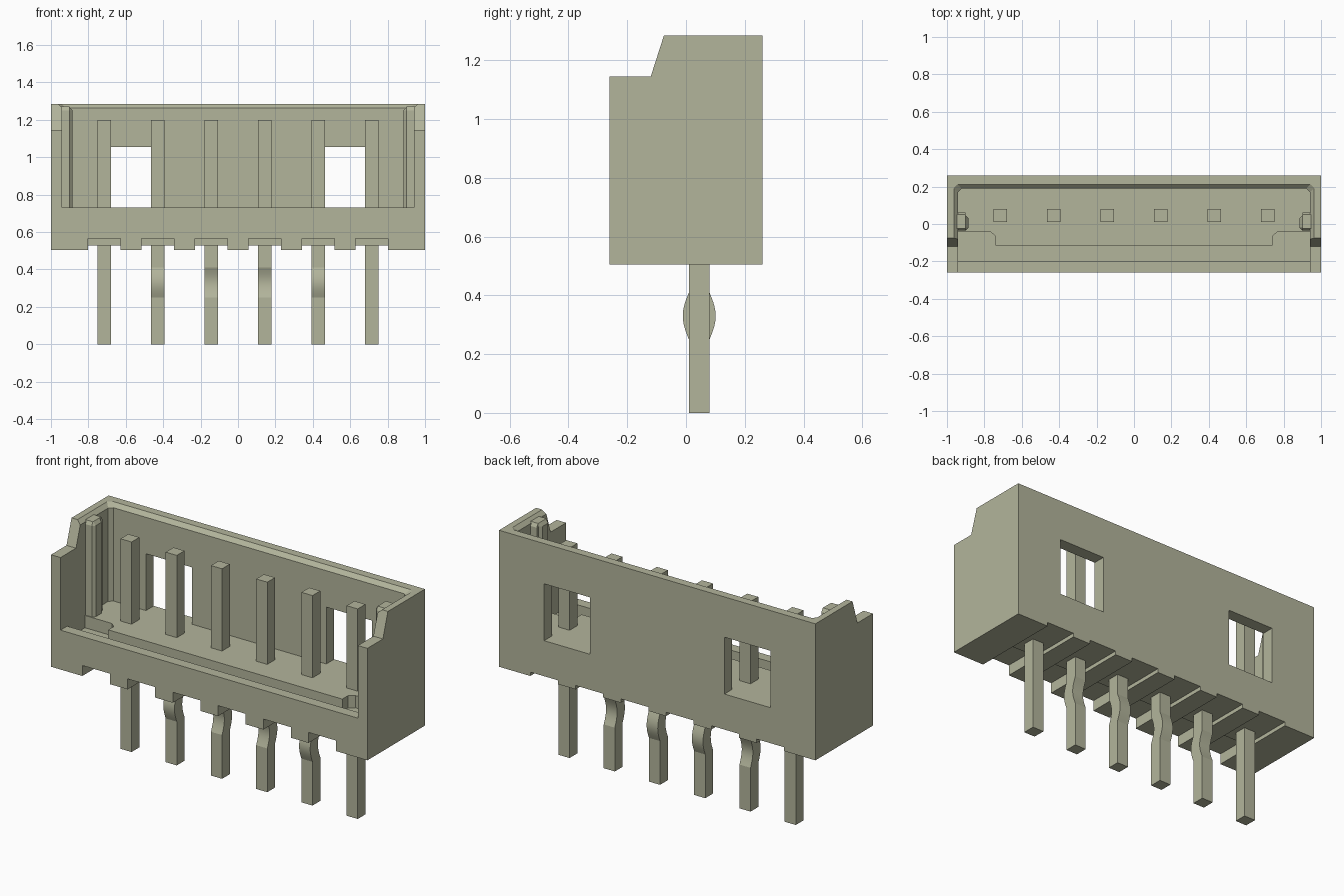
import bpy, bmesh, math

cube = bpy.data.objects.get("Cube")
if cube:
    bpy.data.objects.remove(cube, do_unlink=True)

mat = bpy.data.materials.new("pale olive")
mat.use_nodes = True
OLIVE = (0.45, 0.46, 0.33, 1)
mat.diffuse_color = OLIVE
mat.node_tree.nodes["Principled BSDF"].inputs["Base Color"].default_value = OLIVE


def loft(name, rings):
    """Closed solid through a list of equal-length point rings."""
    bm = bmesh.new()
    loops = [[bm.verts.new(p) for p in ring] for ring in rings]
    for a, b in zip(loops, loops[1:]):
        for i in range(len(a)):
            j = (i + 1) % len(a)
            bm.faces.new((a[i], a[j], b[j], b[i]))
    bm.faces.new(loops[0][::-1])
    bm.faces.new(loops[-1])
    bmesh.ops.recalc_face_normals(bm, faces=bm.faces)
    mesh = bpy.data.meshes.new(name)
    bm.to_mesh(mesh)
    bm.free()
    mesh.materials.append(mat)
    ob = bpy.data.objects.new(name, mesh)
    bpy.context.collection.objects.link(ob)
    return ob


def prism_x(name, yz, x0, x1):
    return loft(name, [[(x, y, z) for y, z in yz] for x in (x0, x1)])


def prism_z(name, xy, z0, z1):
    return loft(name, [[(x, y, z) for x, y in xy] for z in (z0, z1)])


def rect(a0, a1, b0, b1):
    return [(a0, b0), (a1, b0), (a1, b1), (a0, b1)]


def cut(target, cutter):
    cutter.hide_render = True
    mod = target.modifiers.new("cut", "BOOLEAN")
    mod.operation = "DIFFERENCE"
    mod.solver = "EXACT"
    mod.object = cutter
    bpy.context.view_layer.objects.active = target
    bpy.ops.object.modifier_apply(modifier=mod.name)
    bpy.data.objects.remove(cutter, do_unlink=True)


BOTTOM, TOP, SILL = 0.505, 1.285, 0.73
IN_X, IN_BACK, IN_FRONT = 0.94, 0.19, -0.2
PITCH = 0.286
pin_xs = [(i - 2.5) * PITCH for i in range(6)]


def cavity_outline(grow, front):
    x, y, c = IN_X + grow, IN_BACK + grow, 0.02
    return [(-x, front), (x, front), (x, y - c), (x - c, y), (c - x, y), (-x, y - c)]


# Housing body with stepped side profile
housing = prism_x("housing", [(-0.26, BOTTOM), (0.26, BOTTOM), (0.26, TOP),
                              (-0.075, TOP), (-0.12, 1.145), (-0.26, 1.145)], -1, 1)

# Interior, open front and sloped lead-in along the rim
cut(housing, prism_z("cavity", cavity_outline(0, IN_FRONT), 0.66, 1.5))
cut(housing, prism_x("front_opening", rect(-0.4, -0.1, SILL, 1.5), -IN_X, IN_X))
lead = [(0, 1.263), (0.0225, TOP), (0.0225, 1.4)]
cut(housing, loft("lead_in", [[(x, y, z) for x, y in cavity_outline(g, -0.5)]
                              for g, z in lead]))

# Windows in the back wall
for s in (-1, 1):
    cut(housing, prism_z("window", rect(s * 0.57 - 0.145, s * 0.57 + 0.145, 0.1, 0.4),
                         SILL, 1.055))

# Stepped slots under the housing, one per pin
slot = [(-0.4, 0.4), (0.4, 0.4), (0.4, 0.527), (-0.05, 0.527), (-0.05, 0.565), (-0.4, 0.565)]
for x in pin_xs:
    cut(housing, prism_x("slot", slot, x - 0.087, x + 0.087))

# Raised inner floor, cut back at the front corners
half = [(IN_X, IN_BACK), (IN_X, -0.04), (0.77, -0.04), (0.74, -0.065), (0.74, -0.115)]
prism_z("inner_floor", half + [(-x, y) for x, y in reversed(half)], 0.65, SILL)

# Guide ribs on the end walls
for s, side in ((1, "left"), (-1, "right")):
    rib = [(0.95, -0.035), (0.9, -0.035), (0.885, -0.02), (0.885, 0.03),
           (0.9, 0.045), (0.9, 0.062), (0.95, 0.062)]
    top = [(max(x, 0.9), min(max(y, -0.025), 0.05)) for x, y in rib]
    loft("guide_rib_" + side, [[(s * x, y, z) for x, y in ring] for ring, z in
                               ((rib, 0.7), (rib, 1.25), (top, 1.27))])

# Square pins; the middle four have a retaining kink below the housing
KINKS = (0, -1, 1, 1, -1, 0)
for i, (x, kink) in enumerate(zip(pin_xs, KINKS)):
    path = [(0, 0)]
    if kink:
        for k in range(15):
            t = k / 14
            path.append((0.25 + 0.16 * t, kink * 0.021 * math.sin(math.pi * t)))
    path.append((1.2, 0))
    pin = loft(f"pin_{i + 1}", [[(px, py + d, z) for px, py in
                                 rect(x - 0.035, x + 0.035, 0.01, 0.08)] for z, d in path])
    bpy.ops.object.select_all(action="DESELECT")
    pin.select_set(True)
    bpy.context.view_layer.objects.active = pin
    bpy.ops.object.shade_smooth_by_angle(angle=math.radians(20))
